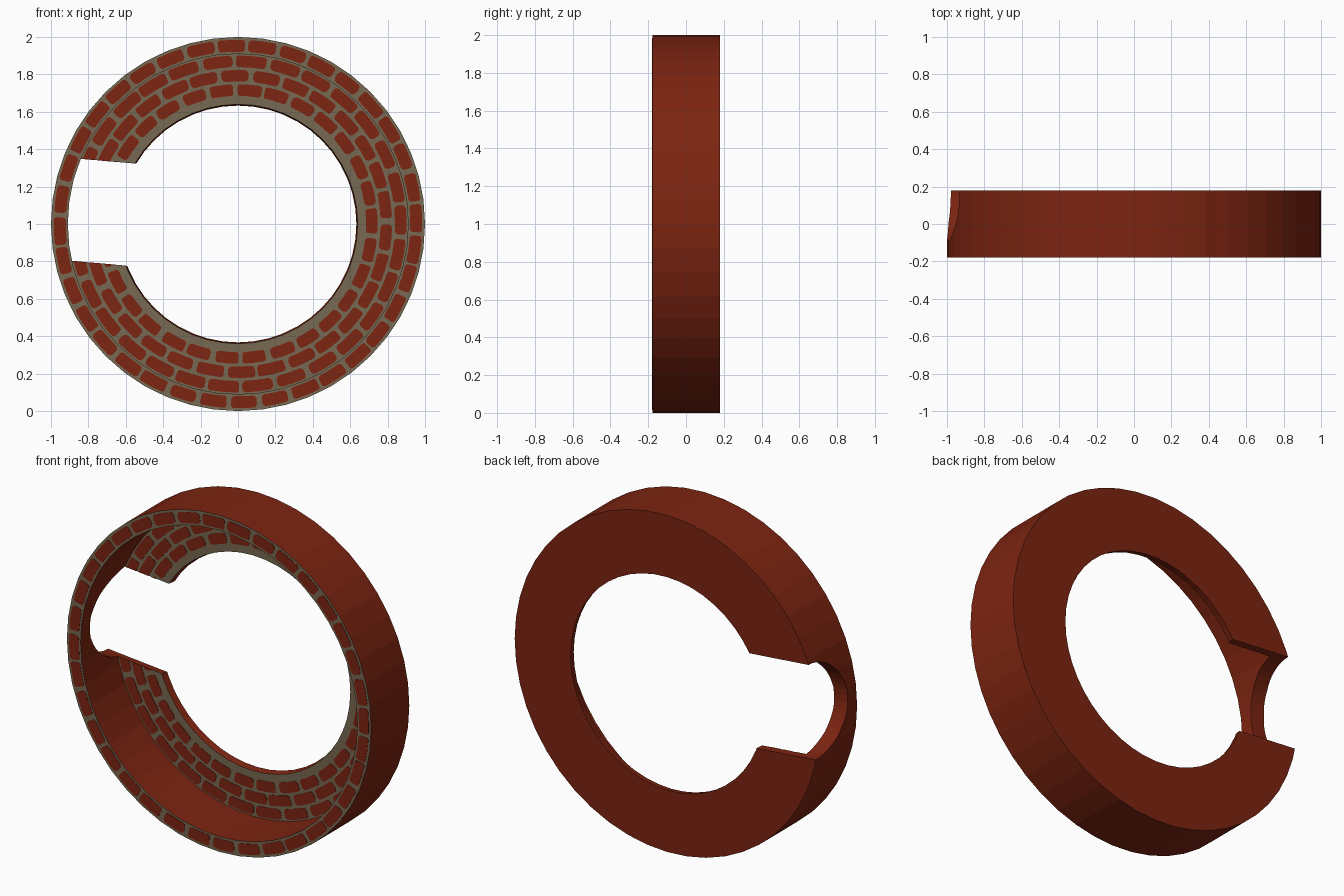
import bpy, bmesh, math, random
from mathutils import Vector

if "Cube" in bpy.data.objects:
    bpy.data.objects.remove(bpy.data.objects["Cube"])

random.seed(4)
SIDES = 48
CENTRE_Z = 1.0
RIM_Y, PLATE_Y, BACK_Y = -0.178, 0.14, 0.18


def material(name, rgb):
    m = bpy.data.materials.new(name)
    m.diffuse_color = (*rgb, 1)
    m.use_nodes = True
    m.node_tree.nodes["Principled BSDF"].inputs["Base Color"].default_value = m.diffuse_color
    return m


brick = material("brick red", (0.205, 0.018, 0.0055))
mortar = material("mortar grey", (0.185, 0.14, 0.085))


def polar(r, a, y):
    return (r * math.cos(a), y, CENTRE_Z + r * math.sin(a))


def make_object(name, bm, mats):
    bmesh.ops.recalc_face_normals(bm, faces=bm.faces)
    me = bpy.data.meshes.new(name)
    bm.to_mesh(me)
    bm.free()
    for m in mats:
        me.materials.append(m)
    ob = bpy.data.objects.new(name, me)
    bpy.context.collection.objects.link(ob)
    return ob


# Ring frame: L-shaped section (deep rim + thin back plate) turned round y
profile = [(1, RIM_Y), (1, BACK_Y), (0.633, BACK_Y),
           (0.64, PLATE_Y), (0.91, PLATE_Y), (0.91, RIM_Y)]
bm = bmesh.new()
rings = [[bm.verts.new(polar(r, 2 * math.pi * i / SIDES, y)) for r, y in profile]
         for i in range(SIDES)]
for i in range(SIDES):
    a, b = rings[i], rings[(i + 1) % SIDES]
    for j in range(len(profile)):
        k = (j + 1) % len(profile)
        bm.faces.new((a[j], a[k], b[k], b[j]))
bmesh.ops.recalc_face_normals(bm, faces=bm.faces)
for f in bm.faces:
    f.material_index = 1 if f.normal.y < -0.9 else 0   # front faces show mortar
frame = make_object("ring_frame", bm, [brick, mortar])


def add_brick(bm, r, a, half_w, half_h, y):
    """Thin brick plate with clipped corners, bent along the ring."""
    c = half_h * random.uniform(0.35, 0.6)
    w, h = half_w, half_h
    outline = [(-w, -h + c), (-w + c * 0.4, -h + c * 0.3), (-w + c, -h), (0, -h),
               (w - c, -h), (w - c * 0.4, -h + c * 0.3), (w, -h + c),
               (w, h - c), (w - c * 0.4, h - c * 0.3), (w - c, h), (0, h),
               (-w + c, h), (-w + c * 0.4, h - c * 0.3), (-w, h - c)]
    front = [bm.verts.new(polar(r + v, a + u / r, y - 0.002)) for u, v in outline]
    back = [bm.verts.new(polar(r + v, a + u / r, y + 0.001)) for u, v in outline]
    bm.faces.new(front)
    bm.faces.new(back[::-1])
    n = len(outline)
    for i in range(n):
        j = (i + 1) % n
        bm.faces.new((front[i], back[i], back[j], front[j]))


def brick_course(bm, r, count, half_h, y, shift):
    step = 2 * math.pi / count
    for i in range(count):
        add_brick(bm, r, (i + shift + random.uniform(-0.03, 0.03)) * step,
                  r * step * 0.5 - random.uniform(0.008, 0.014), half_h, y)


# Brick course on the front of the rim
bm = bmesh.new()
brick_course(bm, 0.953, 36, 0.032, RIM_Y, 0.2)
make_object("rim_bricks", bm, [brick])

# Three courses on the recessed plate
bm = bmesh.new()
for n, r in enumerate((0.716, 0.793, 0.87)):
    brick_course(bm, r, 30, 0.031, PLATE_Y, 0.5 * (n % 2) + 0.1)
plate_bricks = make_object("plate_bricks", bm, [brick])

# Round notch cut radially into the left side from the back
axis = Vector((-math.cos(math.radians(5)), 0, math.sin(math.radians(5))))
bpy.ops.mesh.primitive_cylinder_add(vertices=48, radius=0.277, depth=0.9,
                                    location=Vector((0, BACK_Y, CENTRE_Z)) + axis * 0.85)
cutter = bpy.context.object
cutter.name = "notch_cutter"
cutter.rotation_mode = 'QUATERNION'
cutter.rotation_quaternion = axis.to_track_quat('Z', 'Y')
cutter.hide_render = True

for ob in (frame, plate_bricks):
    mod = ob.modifiers.new("notch", 'BOOLEAN')
    mod.operation = 'DIFFERENCE'
    mod.solver = 'EXACT'
    mod.object = cutter
    bpy.context.view_layer.objects.active = ob
    bpy.ops.object.modifier_apply(modifier=mod.name)
bpy.data.objects.remove(cutter, do_unlink=True)
